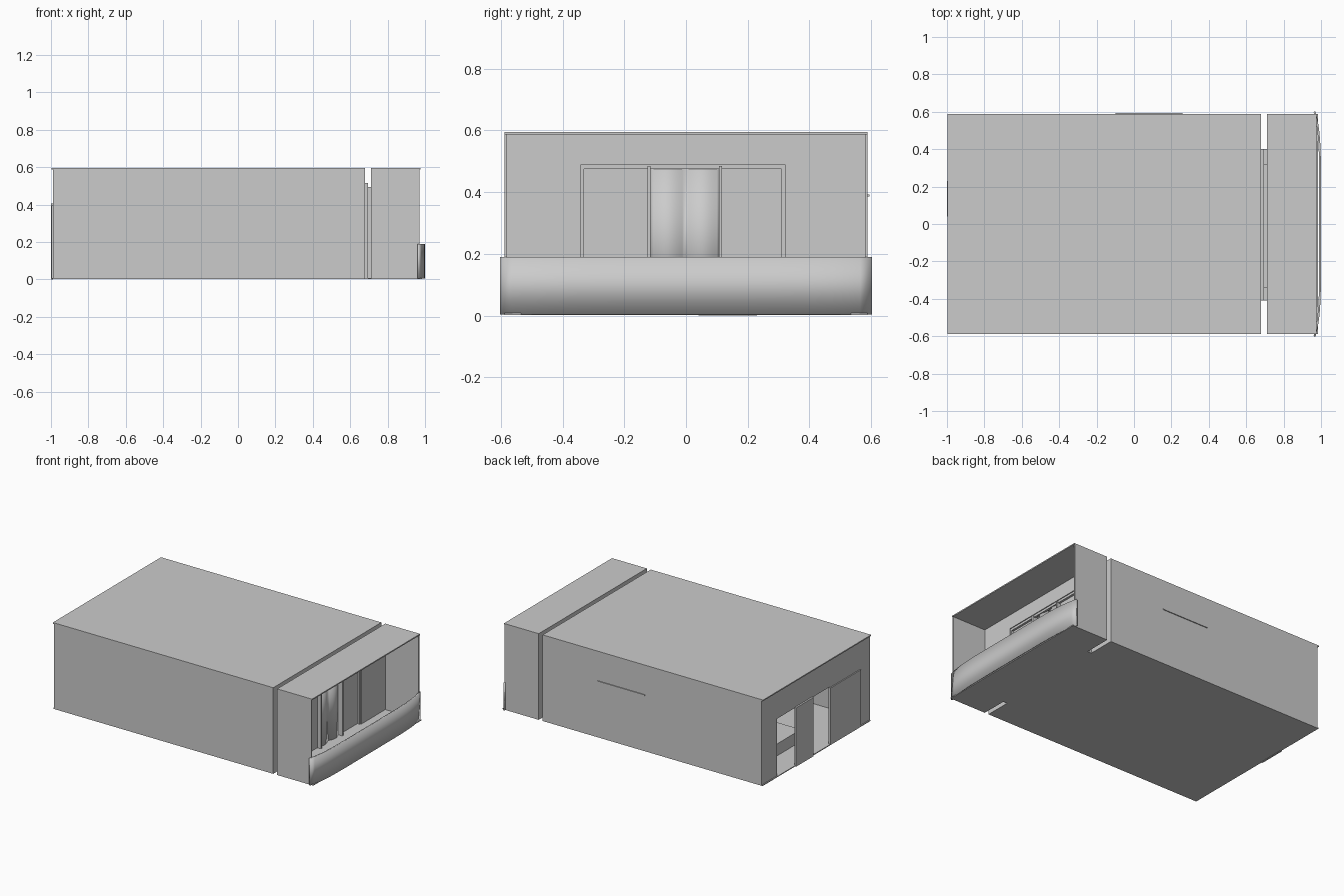
import bpy, bmesh, math

if "Cube" in bpy.data.objects:
    bpy.data.objects.remove(bpy.data.objects["Cube"])


def box(name, x, y, z):
    bm = bmesh.new()
    bmesh.ops.create_cube(bm, size=1)
    for v in bm.verts:
        v.co = [lo + (c + 0.5) * (hi - lo) for c, (lo, hi) in zip(v.co, (x, y, z))]
    me = bpy.data.meshes.new(name)
    bm.to_mesh(me)
    bm.free()
    ob = bpy.data.objects.new(name, me)
    bpy.context.collection.objects.link(ob)
    return ob


def curved_wall(name, path, z0, z1, thickness):
    """Upright sheet following a plan path, thickened towards the room."""
    bm = bmesh.new()
    low = [bm.verts.new((x, y, z0)) for x, y in path]
    high = [bm.verts.new((x, y, z1)) for x, y in path]
    for i in range(len(path) - 1):
        bm.faces.new((low[i], low[i + 1], high[i + 1], high[i]))
    me = bpy.data.meshes.new(name)
    bm.to_mesh(me)
    bm.free()
    ob = bpy.data.objects.new(name, me)
    bpy.context.collection.objects.link(ob)
    mod = ob.modifiers.new("thickness", 'SOLIDIFY')
    mod.thickness = thickness
    mod.offset = -1
    bpy.ops.object.select_all(action='DESELECT')
    ob.select_set(True)
    bpy.context.view_layer.objects.active = ob
    bpy.ops.object.shade_smooth_by_angle(angle=math.radians(40))
    return ob


H, W, T = 0.595, 0.588, 0.008

# Floor slabs, joined by a narrower threshold across the gap
box("main_floor", (-0.995, 0.68), (-W, W), (0.002, 0.008))
box("porch_floor", (0.71, 0.985), (-W, W), (0.002, 0.008))
box("threshold_floor", (0.68, 0.71), (-0.41, 0.40), (0.002, 0.008))

# Roofs
box("main_roof", (-0.998, 0.68), (-W, W), (H - T, H))
box("porch_roof", (0.71, 0.975), (-W, W), (H - T, H))

# Side walls of both volumes
for side, s in (("front", -1), ("rear", 1)):
    y = sorted((s * W, s * (W - T)))
    box(side + "_main_wall", (-0.985, 0.68), y, (0.008, H - T))
    box(side + "_porch_wall", (0.71, 0.97), y, (0.008, H - T))

# Back wall around a wide opening
bx = (-0.988, -0.98)
box("back_wall_lower_y", bx, (-W, -0.15), (0.008, H - T))
box("back_wall_upper_y", bx, (0.42, W), (0.008, H - T))
box("back_lintel", bx, (-0.15, 0.42), (0.40, H - T))

# Sliding panels over the back opening
box("back_centre_panel", (-1.0, -0.988), (0.04, 0.23), (0.0, 0.405))
box("back_parked_panel", (-0.996, -0.988), (-0.48, -0.15), (0.004, 0.395))

# End walls facing the gap, each with a doorway
for name, x, lo, hi, top in (("main_end", (0.672, 0.68), -0.34, 0.32, 0.49),
                             ("porch_back", (0.71, 0.716), -0.34, 0.32, 0.49)):
    box(name + "_wall_lower_y", x, (-W, lo), (0.008, H - T))
    box(name + "_wall_upper_y", x, (hi, W), (0.008, H - T))
    box(name + "_lintel", x, (lo, hi), (top, H - T))

# Stepped door surround in the gap
for name, x, lo, hi, top in (("outer_surround", (0.68, 0.695), -0.41, 0.40, 0.515),
                             ("inner_surround", (0.695, 0.71), -0.34, 0.32, 0.495)):
    t = 0.07 if name == "outer_surround" else 0.01
    box(name + "_jamb_lower_y", x, (lo, lo + t), (0.008, top))
    box(name + "_jamb_upper_y", x, (hi - t, hi), (0.008, top))
    box(name + "_head", x, (lo + t, hi - t), (top - 0.02, top))

# Door leaves, posts and curved central leaf
box("door_leaf_lower_y", (0.685, 0.692), (-0.335, -0.125), (0.008, 0.48))
box("door_leaf_upper_y", (0.685, 0.692), (0.115, 0.315), (0.008, 0.48))
for i, y in enumerate((-0.12, 0.112)):
    box("door_post_%d" % i, (0.68, 0.72), (y - 0.005, y + 0.005), (0.008, 0.485))
path = [(0.685 + 0.02 * abs(math.sin(math.pi * 2 * i / 24)), -0.115 + 0.225 * i / 24)
        for i in range(25)]
curved_wall("central_curved_leaf", path, 0.008, 0.48, 0.005)

# Bowed parapet along the open end of the porch
n = 32
path = []
for i in range(n + 1):
    t = -1 + 2 * i / n
    path.append((0.97 + 0.03 * (1 - abs(t) ** 6), 0.602 * t))
curved_wall("porch_parapet", path, 0.004, 0.19, 0.01)

# Interior step and wall shelf
box("interior_step", (-0.82, -0.3), (-0.08, 0.45), (0.008, 0.09))
box("wall_shelf", (-0.10, 0.26), (0.46, 0.594), (0.385, 0.392))
